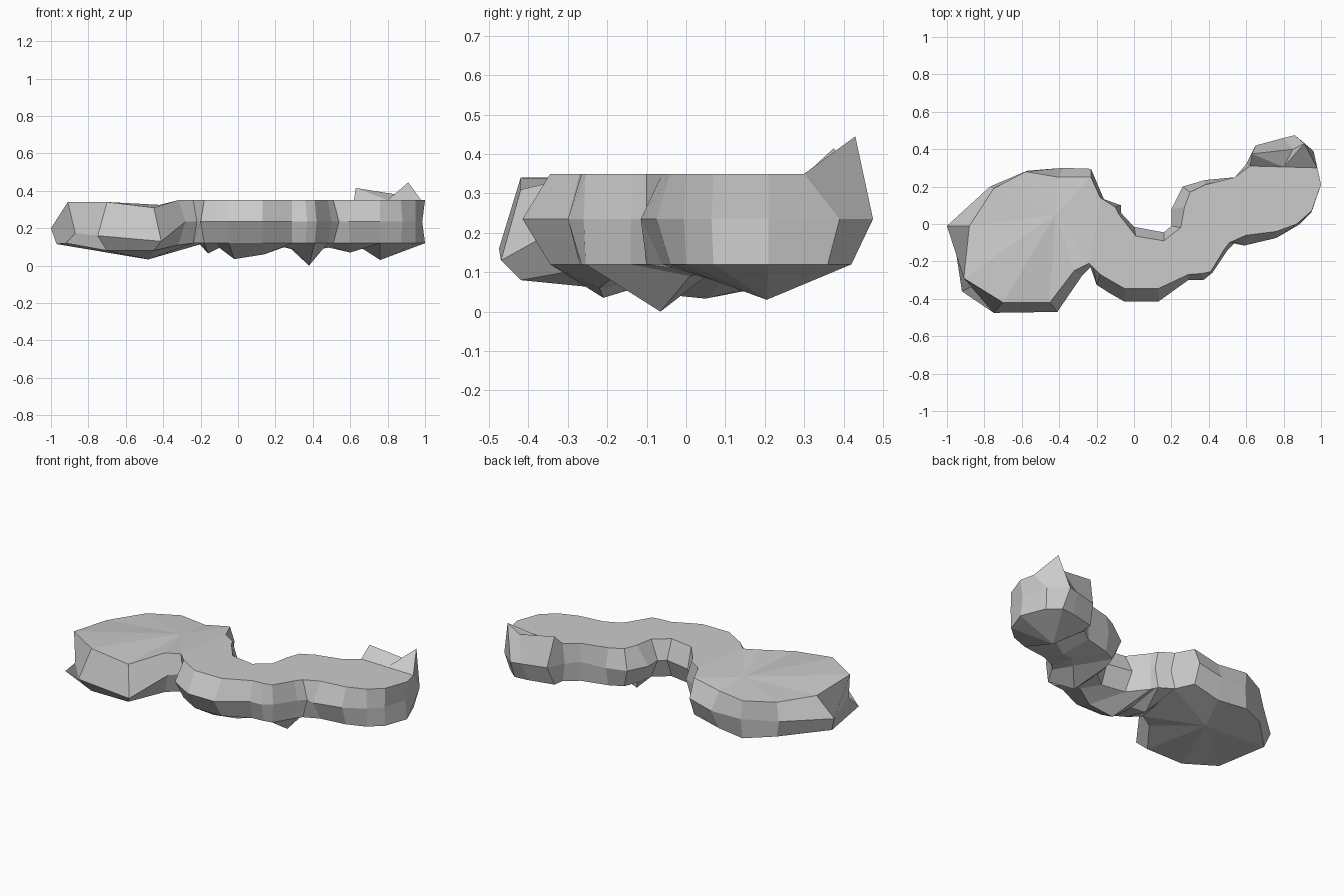
import bpy, bmesh

if "Cube" in bpy.data.objects:
    bpy.data.objects.remove(bpy.data.objects["Cube"])

TOP, MID, LOW = 0.35, 0.235, 0.12


def finish(name, bm):
    bmesh.ops.remove_doubles(bm, verts=bm.verts, dist=0.0005)
    bmesh.ops.recalc_face_normals(bm, faces=bm.faces)
    # open shells: make sure the top surface faces up
    top = max(bm.faces, key=lambda f: f.calc_center_median().z)
    if top.normal.z < 0:
        bmesh.ops.reverse_faces(bm, faces=bm.faces)
    mesh = bpy.data.meshes.new(name)
    bm.to_mesh(mesh)
    bm.free()
    obj = bpy.data.objects.new(name, mesh)
    bpy.context.collection.objects.link(obj)


def lobe(name, rim, crown, keel):
    """Rim columns (top, mid, low z or full low point), fanned to a crown and a keel."""
    bm = bmesh.new()
    c, k = bm.verts.new(crown), bm.verts.new(keel)
    cols = []
    for top, mid, low in rim:
        low = low if isinstance(low, tuple) else (top[0], top[1], low)
        cols.append([bm.verts.new(p) for p in (top, mid, low)])
    for p, q in zip(cols, cols[1:]):
        bm.faces.new((p[0], q[0], q[1], p[1]))
        bm.faces.new((p[1], q[1], q[2], p[2]))
    for p, q in zip(cols, cols[1:] + cols[:1]):   # last pair closes along the seam
        bm.faces.new((p[0], c, q[0]))
        bm.faces.new((p[2], q[2], k))
    finish(name, bm)


def causeway(name, stations):
    """Loft of sections: top back, mid back, mid front, top front, keel."""
    bm = bmesh.new()
    rings = []
    for tb, mb, mf, tf, keel in stations:
        pts = [(*tb, TOP), (*mb, MID), (*tb, LOW), keel,
               (*tf, LOW), (*mf, MID), (*tf, TOP)]
        rings.append([bm.verts.new(p) for p in pts])
    for r, s in zip(rings, rings[1:]):
        for i in range(7):
            j = (i + 1) % 7
            bm.faces.new((r[i], r[j], s[j], s[i]))
    finish(name, bm)


# broad western lobe, sinking toward its back rim
lobe("west_lobe", [
    ((-.24, -.21, TOP), (-.22, -.22, MID), LOW),
    ((-.32, -.25, TOP), (-.28, -.28, MID), .11),
    ((-.45, -.42, .31), (-.41, -.47, .13), .08),
    ((-.70, -.42, .34), (-.75, -.475, .16), .08),
    ((-.91, -.29, .34), (-.87, -.335, .175), (-.92, -.36, .12)),
    ((-.88, -.01, .31), (-1.0, -.01, .20), (-.97, -.03, .115)),
    ((-.75, .19, .31), (-.77, .20, .20), .10),
    ((-.58, .28, .308), (-.57, .285, .195), .078),
    ((-.40, .25, .31), (-.38, .30, .20), .08),
    ((-.23, .25, .345), (-.23, .295, MID), LOW),
    ((-.18, .14, TOP), (-.16, .13, MID), LOW),
], (-.42, .05, .325), (-.48, .05, .033))

# winding middle strip with rocky keel
causeway("middle_causeway", [
    ((-.18, .14), (-.16, .13), (-.22, -.22), (-.24, -.21), (-.21, -.035, LOW)),
    ((-.10, .09), (-.07, .10), (-.20, -.325), (-.18, -.27), (-.16, -.09, .065)),
    ((-.09, .07), (-.07, .08), (-.13, -.37), (-.12, -.305), (-.10, -.14, .095)),
    ((-.08, .05), (-.07, .06), (-.05, -.415), (-.05, -.345), (-.02, -.21, .035)),
    ((.01, -.065), (0, -.015), (.13, -.415), (.13, -.345), (.14, -.22, .06)),
    ((.16, -.09), (.16, -.045), (.29, -.30), (.29, -.27), (.25, -.17, .10)),
    ((.25, -.02), (.20, -.01), (.37, -.30), (.36, -.265), (.30, -.13, .085)),
    ((.27, .09), (.20, .08), (.42, -.26), (.41, -.255), (.38, -.065, 0)),
    ((.30, .17), (.26, .20), (.50, -.14), (.48, -.14), (.45, .01, .09)),
    ((.38, .21), (.38, .235), (.54, -.10), (.51, -.10), (.50, .06, .10)),
    ((.54, .25), (.54, .25), (.59, -.115), (.60, -.06), (.60, .10, .07)),
    ((.62, .31), (.60, .32), (.76, -.075), (.76, -.04), (.69, .135, LOW)),
])

# eastern head with two raised crest peaks
lobe("east_head", [
    ((.62, .31, TOP), (.60, .32, MID), LOW),
    ((.63, .375, .415), (.65, .42, MID), LOW),
    ((.85, .40, .38), (.80, .46, MID), (.78, .41, LOW)),
    ((.91, .43, .445), (.86, .475, MID), (.87, .42, LOW)),
    ((.98, .30, TOP), (.96, .39, MID), (.94, .36, LOW)),
    ((1.0, .21, TOP), (.985, .21, MID), LOW),
    ((.95, .07, TOP), (.95, .065, MID), LOW),
    ((.87, 0, TOP), (.88, -.005, MID), LOW),
    ((.76, -.04, TOP), (.76, -.075, MID), LOW),
], (.80, .305, TOP), (.76, .205, .03))
